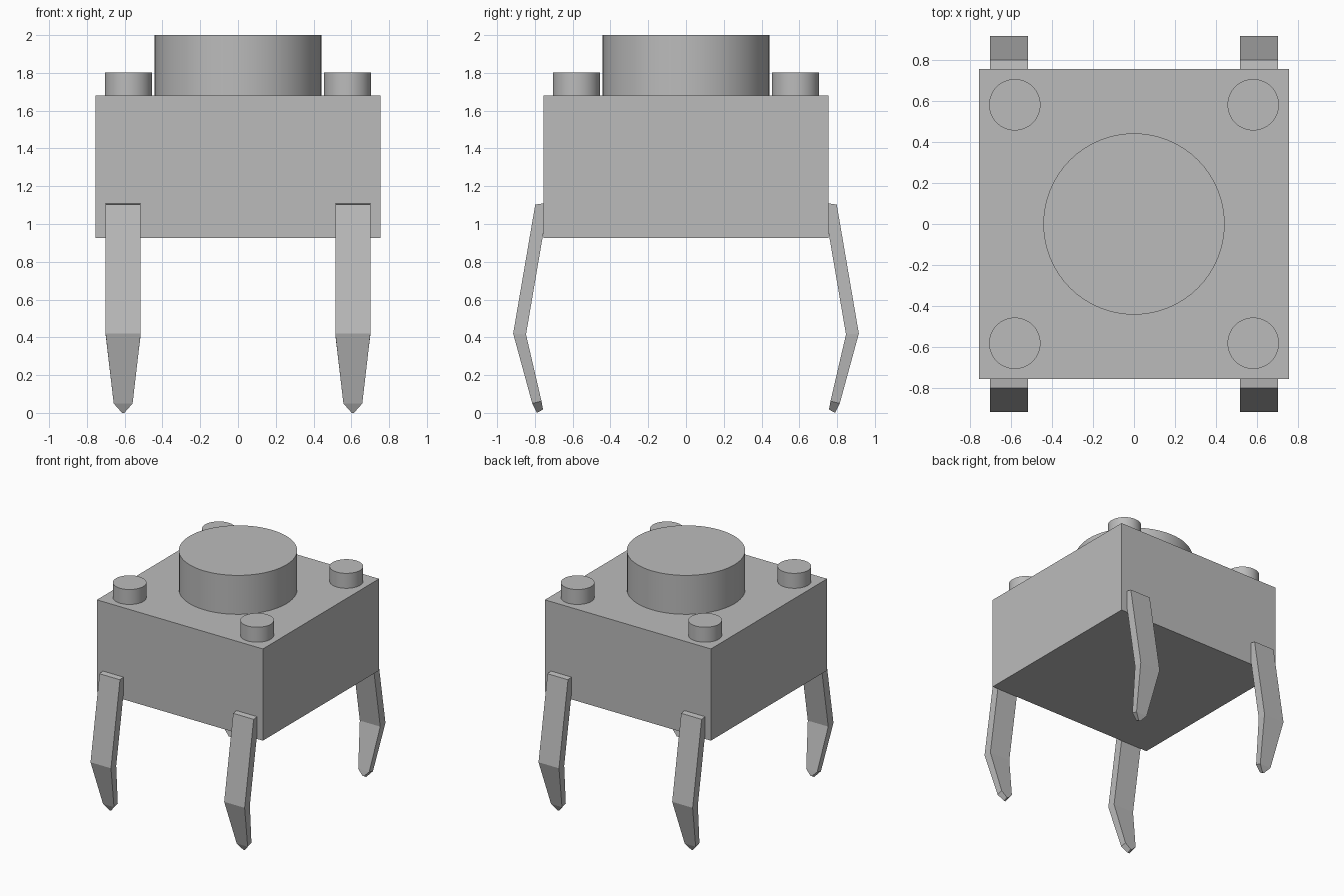
import bpy, bmesh, math

cube = bpy.data.objects.get("Cube")
if cube:
    bpy.data.objects.remove(cube, do_unlink=True)

# One plain grey for every part
GREY = (0.5, 0.5, 0.5, 1.0)
grey = bpy.data.materials.new("plain grey")
grey.use_nodes = True
grey.diffuse_color = GREY
for node in grey.node_tree.nodes:
    if node.type == 'BSDF_PRINCIPLED':
        node.inputs["Base Color"].default_value = GREY


def add_cylinder(name, x, y, radius, bottom, top):
    bpy.ops.mesh.primitive_cylinder_add(vertices=64, radius=radius, depth=top - bottom,
                                        location=(x, y, (bottom + top) / 2))
    ob = bpy.context.object
    ob.name = name
    ob.data.materials.append(grey)
    bpy.ops.object.shade_smooth_by_angle(angle=math.radians(30))


def add_leg(name, side, end):
    """Bent flat pin, lofted through rectangular sections and closed to a wedge tip."""
    # outer y, outer z, inner y, inner z, half width
    sections = [(0.798, 1.103, 0.728, 1.113, 0.093),
                (0.915, 0.42, 0.847, 0.415, 0.093),
                (0.814, 0.05, 0.765, 0.062, 0.05),
                (0.789, 0.0, 0.757, 0.018, 0.006)]
    bm = bmesh.new()
    rings = []
    for oy, oz, iy, iz, half in sections:
        corners = [(-half, oy, oz), (half, oy, oz), (half, iy, iz), (-half, iy, iz)]
        rings.append([bm.verts.new((side * 0.608 + x, end * y, z)) for x, y, z in corners])
    bm.faces.new(rings[0])
    bm.faces.new(rings[-1])
    for a, b in zip(rings, rings[1:]):
        for i in range(4):
            j = (i + 1) % 4
            bm.faces.new((a[i], a[j], b[j], b[i]))
    bmesh.ops.recalc_face_normals(bm, faces=bm.faces)
    mesh = bpy.data.meshes.new(name)
    bm.to_mesh(mesh)
    bm.free()
    mesh.materials.append(grey)
    bpy.context.collection.objects.link(bpy.data.objects.new(name, mesh))


# Square housing
bpy.ops.mesh.primitive_cube_add(size=1, location=(0, 0, 1.303))
body = bpy.context.object
body.name = "body"
body.scale = (1.51, 1.51, 0.754)
bpy.ops.object.transform_apply(location=False, rotation=False, scale=True)
body.data.materials.append(grey)

# Round push button
add_cylinder("button", 0, 0, 0.441, 1.67, 2.0)

# Corner studs and legs
for side, side_name in ((1, "left"), (-1, "right")):
    for end, end_name in ((-1, "front"), (1, "back")):
        add_cylinder(f"{end_name}_{side_name}_stud", side * 0.58, end * 0.58, 0.125, 1.67, 1.803)
        add_leg(f"{end_name}_{side_name}_leg", side, end)
